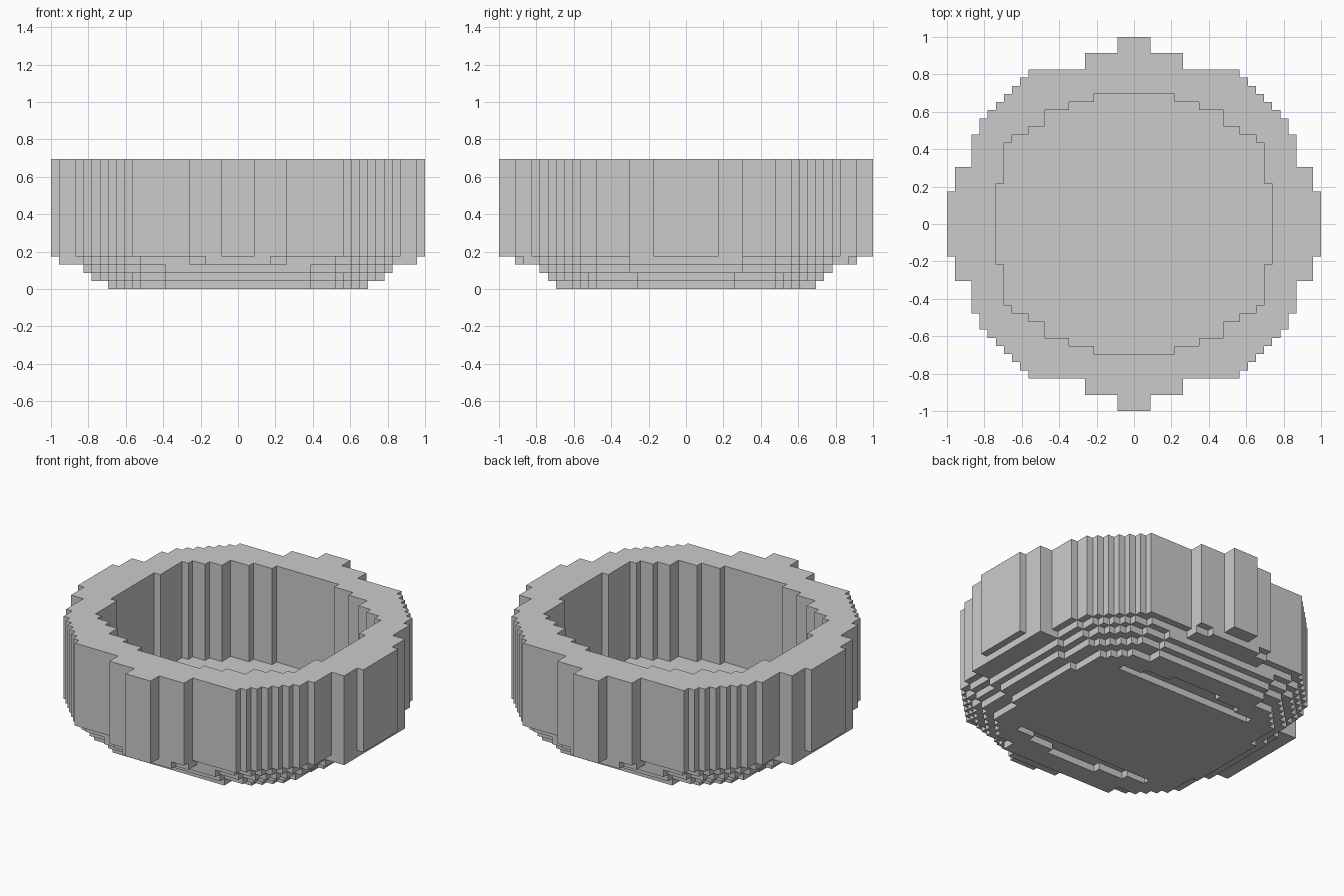
import bpy
import bmesh

if "Cube" in bpy.data.objects:
    bpy.data.objects.remove(bpy.data.objects["Cube"], do_unlink=True)

U = 2 / 46  # size of one block

stone = bpy.data.materials.new("stone_grey")
stone.use_nodes = True
grey = (0.6, 0.6, 0.6, 1)
stone.diffuse_color = grey
stone.node_tree.nodes["Principled BSDF"].inputs["Base Color"].default_value = grey


def quarter(steps):
    """Staircase corner from (half width, half depth) steps."""
    pts = []
    for i, (x, y) in enumerate(steps):
        pts.append((x, y))
        if i + 1 < len(steps):
            pts.append((x, steps[i + 1][1]))
    return pts


def half(steps):
    q = quarter(steps)
    return q + [(x, -y) for x, y in reversed(q)]


def outline(steps):
    h = half(steps)
    return h + [(-x, y) for x, y in reversed(h)]


def slab(name, loops, bottom, top):
    """Extruded plate; loops after the first are holes."""
    bm = bmesh.new()
    edges = []
    for loop in loops:
        vs = [bm.verts.new((x * U, y * U, bottom * U)) for x, y in loop]
        edges += [bm.edges.new((v, vs[i - 1])) for i, v in enumerate(vs)]
    bmesh.ops.triangle_fill(bm, edges=edges, use_beauty=True, normal=(0, 0, 1))
    ext = bmesh.ops.extrude_face_region(bm, geom=bm.faces[:], use_keep_orig=True)
    moved = [g for g in ext["geom"] if isinstance(g, bmesh.types.BMVert)]
    bmesh.ops.translate(bm, verts=moved, vec=(0, 0, (top - bottom) * U))
    bmesh.ops.recalc_face_normals(bm, faces=bm.faces[:])
    mesh = bpy.data.meshes.new(name)
    bm.to_mesh(mesh)
    bm.free()
    mesh.materials.append(stone)
    bpy.context.collection.objects.link(bpy.data.objects.new(name, mesh))


def diagonal(first, last, total):
    """Single-block steps along a corner."""
    return [(x, total - x) for x in range(first, last + 1)]


# Outer and inner outlines of the wall
rim = [(2, 23), (6, 21)] + diagonal(13, 19, 32) + [(20, 11), (22, 7), (23, 4)]
hollow = outline([(5, 16), (8, 15), (11, 14), (13, 12), (15, 11), (16, 10), (17, 5)])

# Steps that narrow towards the foot
foot = [(9, 16)] + diagonal(12, 15, 26) + [(16, 6)]
step = [(9, 17)] + diagonal(12, 17, 28) + [(18, 6)]
lower_ledge = [(9, 18), (12, 17)] + diagonal(14, 17, 30) + [(18, 11), (19, 7)]
upper_ledge = [(4, 21), (6, 20), (12, 18)] + diagonal(14, 18, 31) + [(19, 11), (22, 7)]

# Shallow slots under the front and back of the base
slot = [(y, x) for x, y in [(10, 11)] + half([(11, 11), (12, 8), (13, 4)]) + [(10, -11)]]
slot_mirror = [(x, -y) for x, y in slot]

# Stepped base, then the hollow wall
slab("base_foot", [outline(foot), slot, slot_mirror], 0, 1)
slab("base_floor", [outline(step)], 1, 2)
slab("wall_lower_ledge", [outline(lower_ledge), hollow], 2, 3)
slab("wall_upper_ledge", [outline(upper_ledge), hollow], 3, 4)
slab("wall", [outline(rim), hollow], 4, 16)
